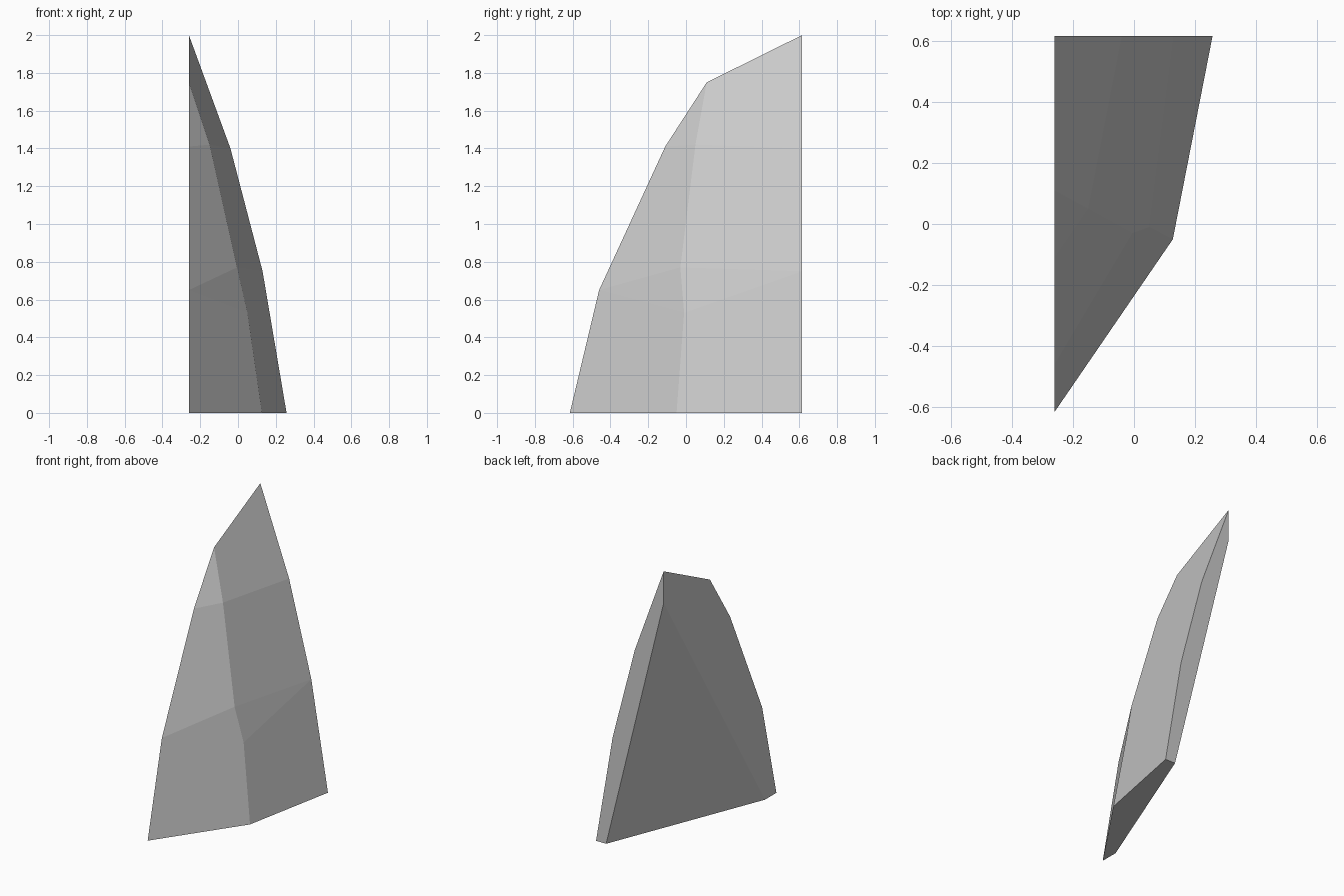
import bpy
import bmesh

cube = bpy.data.objects.get("Cube")
if cube:
    bpy.data.objects.remove(cube, do_unlink=True)

SIDE = -0.26   # flat side plane
BACK = 0.615   # flat back plane


def make_material(name, colour):
    mat = bpy.data.materials.new(name)
    mat.use_nodes = True
    mat.diffuse_color = colour
    mat.node_tree.nodes["Principled BSDF"].inputs["Base Color"].default_value = colour
    return mat


def build_object(name, points, faces, material):
    """Make a flat-shaded solid from named points and the faces that join them."""
    bm = bmesh.new()
    verts = {key: bm.verts.new(co) for key, co in points.items()}
    for face in faces:
        bm.faces.new([verts[key] for key in face.split()])
    bmesh.ops.recalc_face_normals(bm, faces=bm.faces)
    mesh = bpy.data.meshes.new(name)
    bm.to_mesh(mesh)
    bm.free()
    mesh.materials.append(material)
    obj = bpy.data.objects.new(name, mesh)
    bpy.context.collection.objects.link(obj)
    return obj


points = {}

# Profile of the flat side, from the front foot up to the tip
side_profile = [(-0.615, 0), (-0.46, 0.65), (-0.11, 1.41), (0.11, 1.75), (BACK, 2)]
for key, (y, z) in zip(["foot", "side_low", "side_high", "shoulder", "tip"], side_profile):
    points[key] = (SIDE, y, z)

# Profile of the flat back, from the heel up
back_profile = [(0.257, 0), (0.13, 0.75), (-0.04, 1.40)]
for key, (x, z) in zip(["heel", "back_low", "back_high"], back_profile):
    points[key] = (x, BACK, z)

# Ridge down the middle of the outer surface
points["ridge_base"] = (0.127, -0.05, 0)
points["ridge_low"] = (0.05, -0.01, 0.53)
points["ridge_mid"] = (-0.005, -0.03, 0.77)
points["ridge_high"] = (-0.15, 0.05, 1.42)

# Inner plane corners
points["inner_foot"] = (SIDE, -0.49, 0)
points["inner_heel"] = (0.18, BACK, 0)
points["inner_tip"] = (SIDE, BACK, 1.78)

faces = [
    # Front facets
    "foot ridge_base ridge_low side_low",
    "side_low ridge_low ridge_mid",
    "side_low ridge_mid ridge_high side_high",
    "side_high ridge_high shoulder",
    # Outer facets
    "ridge_base heel back_low ridge_low",
    "ridge_low back_low ridge_mid",
    "ridge_mid back_low back_high ridge_high",
    "ridge_high back_high tip shoulder",
    # Flat side, back, inner plane and base
    "foot side_low side_high shoulder tip inner_tip inner_foot",
    "heel inner_heel inner_tip tip back_high back_low",
    "inner_foot inner_tip inner_heel",
    "foot inner_foot inner_heel heel ridge_base",
]

stone = make_material("stone_grey", (0.6, 0.6, 0.6, 1))
build_object("rock_shard", points, faces, stone)
